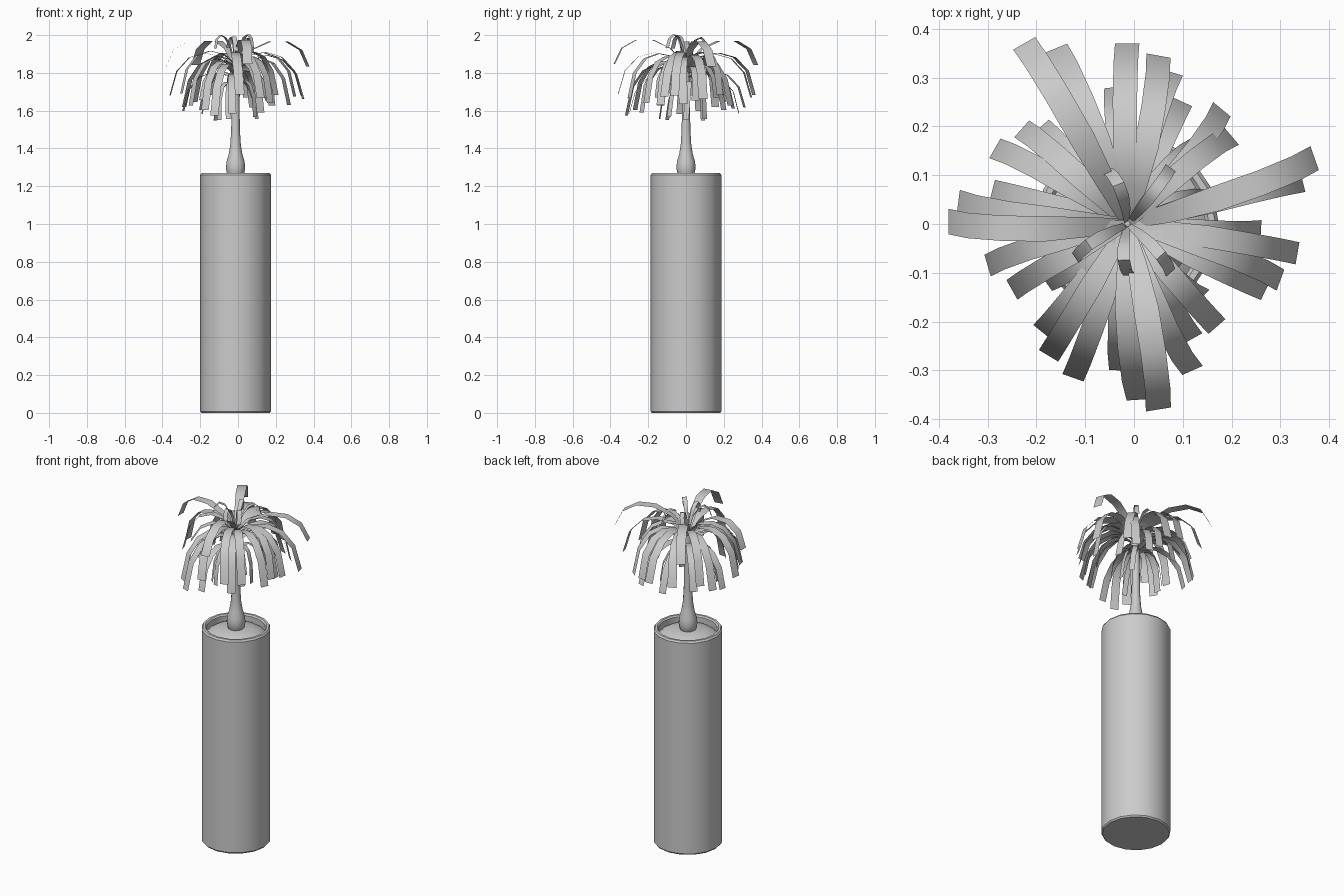
import bpy, bmesh, math, random
from mathutils import Vector

if "Cube" in bpy.data.objects:
    bpy.data.objects.remove(bpy.data.objects["Cube"])

random.seed(4)
CX, CY = -0.013, 0.0


def finish(name, bm, angle=30):
    bmesh.ops.recalc_face_normals(bm, faces=bm.faces)
    me = bpy.data.meshes.new(name)
    bm.to_mesh(me)
    bm.free()
    ob = bpy.data.objects.new(name, me)
    bpy.context.collection.objects.link(ob)
    bpy.ops.object.select_all(action='DESELECT')
    ob.select_set(True)
    bpy.context.view_layer.objects.active = ob
    bpy.ops.object.shade_smooth_by_angle(angle=math.radians(angle))
    return ob


def lathe(name, profile, sides, angle=30):
    bm = bmesh.new()
    vs = [bm.verts.new((CX + r, CY, z)) for r, z in profile]
    es = [bm.edges.new(p) for p in zip(vs, vs[1:])]
    bmesh.ops.spin(bm, geom=vs + es, cent=(CX, CY, 0), axis=(0, 0, 1),
                   angle=2 * math.pi, steps=sides, use_merge=True)
    bmesh.ops.remove_doubles(bm, verts=bm.verts, dist=1e-5)
    return finish(name, bm, angle)


def add_leaf(bm, tip, root, peak, end, width, bow):
    # Ribbon arching up from the crown and drooping to its tip
    d = Vector((tip[0] - CX, tip[1] - CY, 0))
    reach = d.length
    d.normalize()
    side = Vector((-d.y, d.x, 0))
    rz = [(0.005, root), (reach * 0.3, peak), (reach * 0.92, peak), (reach, end)]
    n, prev = 5, None
    for i in range(n + 1):
        t = i / n
        b = ((1 - t) ** 3, 3 * t * (1 - t) ** 2, 3 * t * t * (1 - t), t ** 3)
        r = sum(k * p[0] for k, p in zip(b, rz))
        z = sum(k * p[1] for k, p in zip(b, rz))
        c = Vector((CX, CY, z)) + d * r + side * bow * math.sin(math.pi * t)
        w = width * min(1, 0.45 + 1.6 * t) / 2
        row = [bm.verts.new(c - side * w), bm.verts.new(c + side * w)]
        if prev:
            bm.faces.new((prev[0], prev[1], row[1], row[0]))
        prev = row


def leaf_tier(name, tips, root, peak, end, width, jitter):
    bm = bmesh.new()
    for tip in tips:
        j = random.uniform(-jitter, jitter)
        add_leaf(bm, tip, root + j * 0.5, peak + j * 0.6, end + j, width,
                 random.uniform(-0.015, 0.015))
    finish(name, bm, 60)


# Tall planter with a thin rim and recessed top
lathe("planter", [(0, 0), (0.181, 0), (0.187, 0.008), (0.187, 1.26), (0.18, 1.27),
                  (0.167, 1.27), (0.16, 1.262), (0.16, 1.215)], 16)

# Mounded soil
lathe("soil", [(0.161, 1.225), (0.14, 1.24), (0.09, 1.256), (0, 1.266)], 16)

# Bulbous trunk
lathe("trunk", [(0.03, 1.235), (0.045, 1.265), (0.051, 1.295), (0.048, 1.33), (0.036, 1.37),
                (0.028, 1.42), (0.023, 1.5), (0.021, 1.65), (0.018, 1.83), (0, 1.84)], 12, 50)

# Short upright leaves at the crown
leaf_tier("crown_leaves", [(-0.055, 0.11), (-0.01, -0.105), (0.075, 0.115),
                           (0.075, -0.1), (-0.12, -0.07)],
          1.84, 2.03, 1.92, 0.025, 0.015)

# Long spreading leaves
leaf_tier("upper_leaves", [(-0.225, 0.37), (0.37, 0.135), (-0.38, 0.005), (0.05, -0.38)],
          1.84, 2.02, 1.84, 0.052, 0.01)

# Long leaves drooping beneath the spreading ones
leaf_tier("outer_leaves", [(-0.16, 0.36), (0.345, 0.09), (-0.36, 0.045), (0.01, -0.36),
                           (-0.014, 0.37), (0.05, 0.345)],
          1.83, 1.94, 1.67, 0.05, 0.02)

# Arching middle leaves
leaf_tier("middle_leaves", [(0.18, 0.235), (0.2, 0.18),
                            (0.26, -0.015), (0.335, -0.06), (0.3, -0.115), (0.27, -0.135),
                            (0.17, -0.21), (0.12, -0.235), (0.12, -0.3), (-0.125, -0.315),
                            (-0.175, -0.27), (-0.25, -0.135), (-0.3, -0.085),
                            (-0.285, 0.155), (-0.23, 0.195)],
          1.82, 1.92, 1.63, 0.046, 0.06)

# Drooping lower leaves
leaf_tier("lower_leaves", [(0.08, 0.31), (0.1, 0.25), (0.14, -0.15), (-0.03, -0.3),
                           (-0.19, -0.22), (-0.19, 0.2), (-0.29, 0.07), (-0.04, 0.28),
                           (0.13, 0.16), (0.15, 0.05), (-0.19, -0.03), (-0.18, -0.12)],
          1.78, 1.85, 1.63, 0.042, 0.05)

# Short leaves hanging close to the trunk
leaf_tier("hanging_leaves", [(0.1, 0.1), (0.09, -0.09), (-0.12, 0.09),
                             (-0.05, -0.14), (0.09, 0.0), (-0.1, -0.1)],
          1.74, 1.78, 1.56, 0.03, 0.03)
